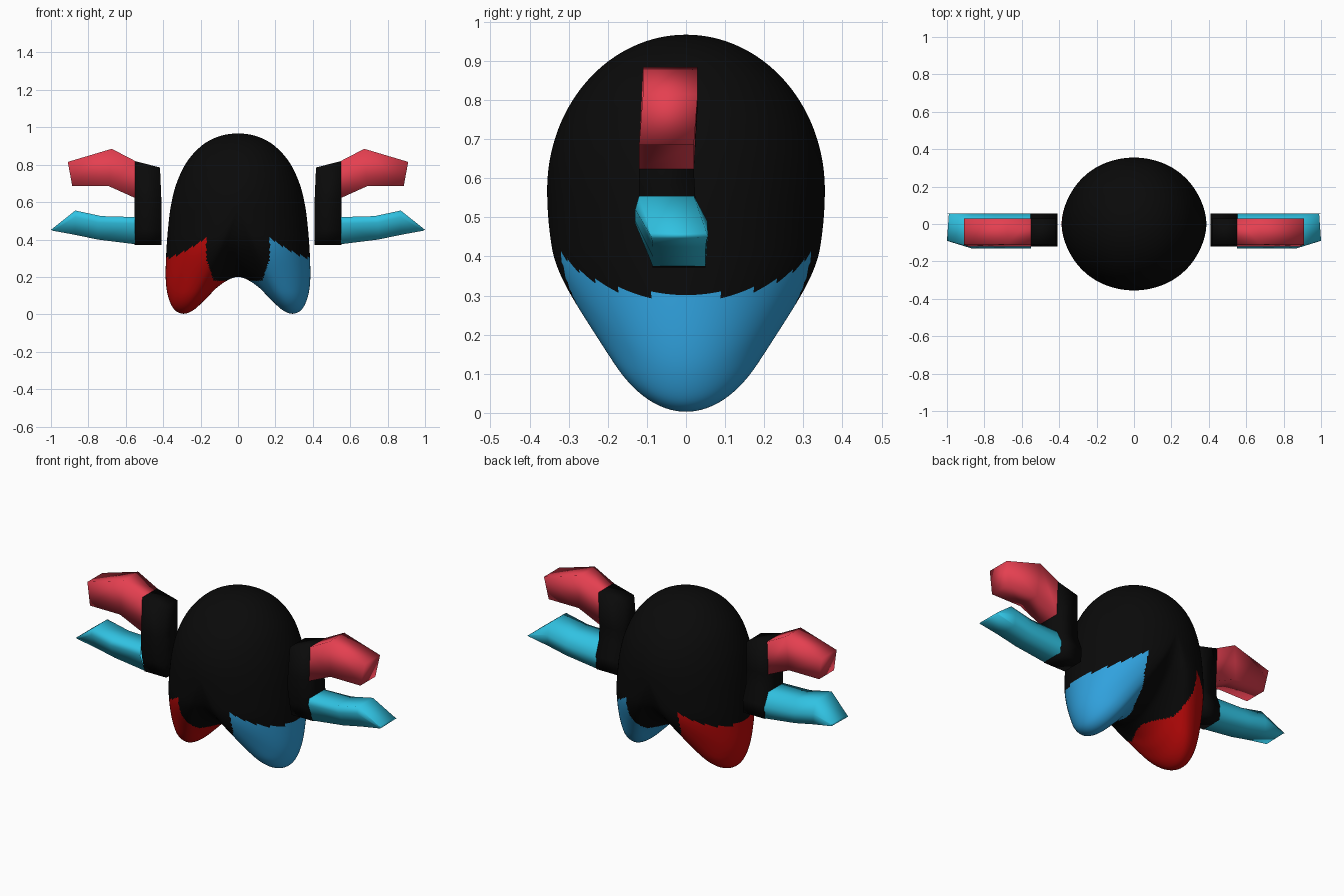
import bpy, bmesh, math

if "Cube" in bpy.data.objects:
    bpy.data.objects.remove(bpy.data.objects["Cube"])


def material(name, rgb):
    m = bpy.data.materials.new(name)
    m.diffuse_color = (*rgb, 1)
    m.use_nodes = True
    m.node_tree.nodes["Principled BSDF"].inputs["Base Color"].default_value = m.diffuse_color
    return m


BLACK = material("black", (0.003, 0.003, 0.003))
RED = material("deep_red", (0.56, 0.003, 0.003))
BLUE = material("blue", (0.03, 0.36, 0.73))
PINK = material("coral_red", (0.78, 0.05, 0.08))
CYAN = material("cyan", (0.03, 0.54, 0.76))


def make_object(name, bm, mats):
    bmesh.ops.recalc_face_normals(bm, faces=bm.faces)
    for f in bm.faces:
        f.smooth = True
    me = bpy.data.meshes.new(name)
    bm.to_mesh(me)
    bm.free()
    for m in mats:
        me.materials.append(m)
    ob = bpy.data.objects.new(name, me)
    bpy.context.collection.objects.link(ob)
    return ob


def smooth_loop(pts, steps):
    """Closed Catmull-Rom curve through 2D points."""
    out, n = [], len(pts)
    for i in range(n):
        a, b, c, d = (pts[(i + k) % n] for k in (-1, 0, 1, 2))
        for s in range(steps):
            t = s / steps
            out.append(tuple(0.5 * (2 * q + (r - p) * t + (2 * p - 5 * q + 4 * r - w) * t * t
                                    + (3 * q - p - 3 * r + w) * t ** 3)
                             for p, q, r, w in zip(a, b, c, d)))
    return out


# Body: front outline (with two lobes below) shrunk towards a front and a back pole
half = [(0, .967), (.1, .952), (.19, .905), (.27, .82), (.325, .71), (.355, .6), (.372, .48),
        (.384, .32), (.386, .18), (.372, .09), (.34, .025), (.29, .003), (.235, .025),
        (.17, .085), (.11, .145), (.05, .185), (0, .2)]
outline = smooth_loop(half + [(-x, z) for x, z in half[-2:0:-1]], 8)
CZ, DEPTH, RINGS = 0.57, 0.355, 140


def body_point(x, z, phi):
    px, pz = x * math.cos(phi), CZ + (z - CZ) * math.cos(phi)
    t = min(1, max(0, (0.42 - pz) / 0.3))
    taper = 1 - 0.17 * t * t * (3 - 2 * t)      # narrower towards the feet
    return px, DEPTH * math.sin(phi) * taper, pz


def foot_colour(c):
    x, z = abs(c.x), c.z
    top = 0.3 + 0.11 * (max(0, 0.385 - x) / 0.215) ** 1.4
    inner = 0.17 - 0.33 * max(0, 0.3 - z)
    if z < top and (x > inner or z < 0.18):
        return 2 if c.x > 0 else 1
    return 0


bm = bmesh.new()
rings = []
for r in range(1, RINGS):
    phi = -math.pi / 2 + math.pi * r / RINGS
    rings.append([bm.verts.new(body_point(x, z, phi)) for x, z in outline])
n = len(outline)
for a, b in zip(rings, rings[1:]):
    for i in range(n):
        j = (i + 1) % n
        bm.faces.new((a[i], a[j], b[j], b[i]))
for ring, y in ((rings[0], -DEPTH), (rings[-1], DEPTH)):
    pole = bm.verts.new((0, y, CZ))
    for i in range(n):
        bm.faces.new((ring[i], ring[(i + 1) % n], pole))
for f in bm.faces:
    f.material_index = foot_colour(f.calc_center_median())
make_object("body", bm, [BLACK, RED, BLUE])


def loft(name, sections, mat, cap_start):
    """Join sections of equal point count, cap the far end, mirror to the other side."""
    bm = bmesh.new()
    loops = [[bm.verts.new(p) for p in s] for s in sections]
    for a, b in zip(loops, loops[1:]):
        for i in range(len(a)):
            j = (i + 1) % len(a)
            bm.faces.new((a[i], a[j], b[j], b[i]))
    bm.faces.new(loops[-1])
    if cap_start:
        bm.faces.new(loops[0])
    ob = make_object(name, bm, [mat])
    ob.modifiers.new("mirror", 'MIRROR')


def quad(xb, zb, xt, zt, yb, yt):
    """Four-cornered section: bottom and top edges with their own x, z and y range."""
    return [(xb, yb[0], zb), (xb, yb[1], zb), (xt, yt[1], zt), (xt, yt[0], zt)]


# Cuffs: stacked upwards, leaning slightly
levels = [(.372, -.085, .05), (.45, -.105, .055), (.53, -.12, .025), (.62, -.12, .02)]
cuff = [[(.41, y0, z), (.553, y0, z), (.553, y1, z), (.41, y1, z)] for z, y0, y1 in levels]
cuff.append([(.417, -.11, .785), (.553, -.11, .82), (.553, .03, .82), (.417, .03, .785)])
loft("cuffs", cuff, BLACK, True)

# Upper fingers: bent blocks
low, high = (-.12, .02), (-.11, .03)
loft("upper_fingers", [quad(.55, .622, .55, .82, low, high),
                       quad(.69, .685, .675, .885, low, high),
                       quad(.886, .685, .91, .815, low, high)], PINK, False)


# Lower thumbs: leaning sections ending in a wedge
def thumb(x, zb, zt, xt):
    zm = (zb + zt) / 2
    return [(x, -.085, zb), (x, .05, zb), (x, .055, zm), (xt, .02, zt), (xt, -.12, zt),
            (x, -.13, zt - .035)]


loft("lower_thumbs", [thumb(.55, .375, .52, .55), thumb(.75, .4, .525, .73),
                      thumb(.87, .425, .555, .87),
                      [(.99, -.088, .447), (.99, .053, .447), (1, .056, .452),
                       (.99, .053, .46), (.99, -.092, .46), (1, -.09, .452)]], CYAN, False)
